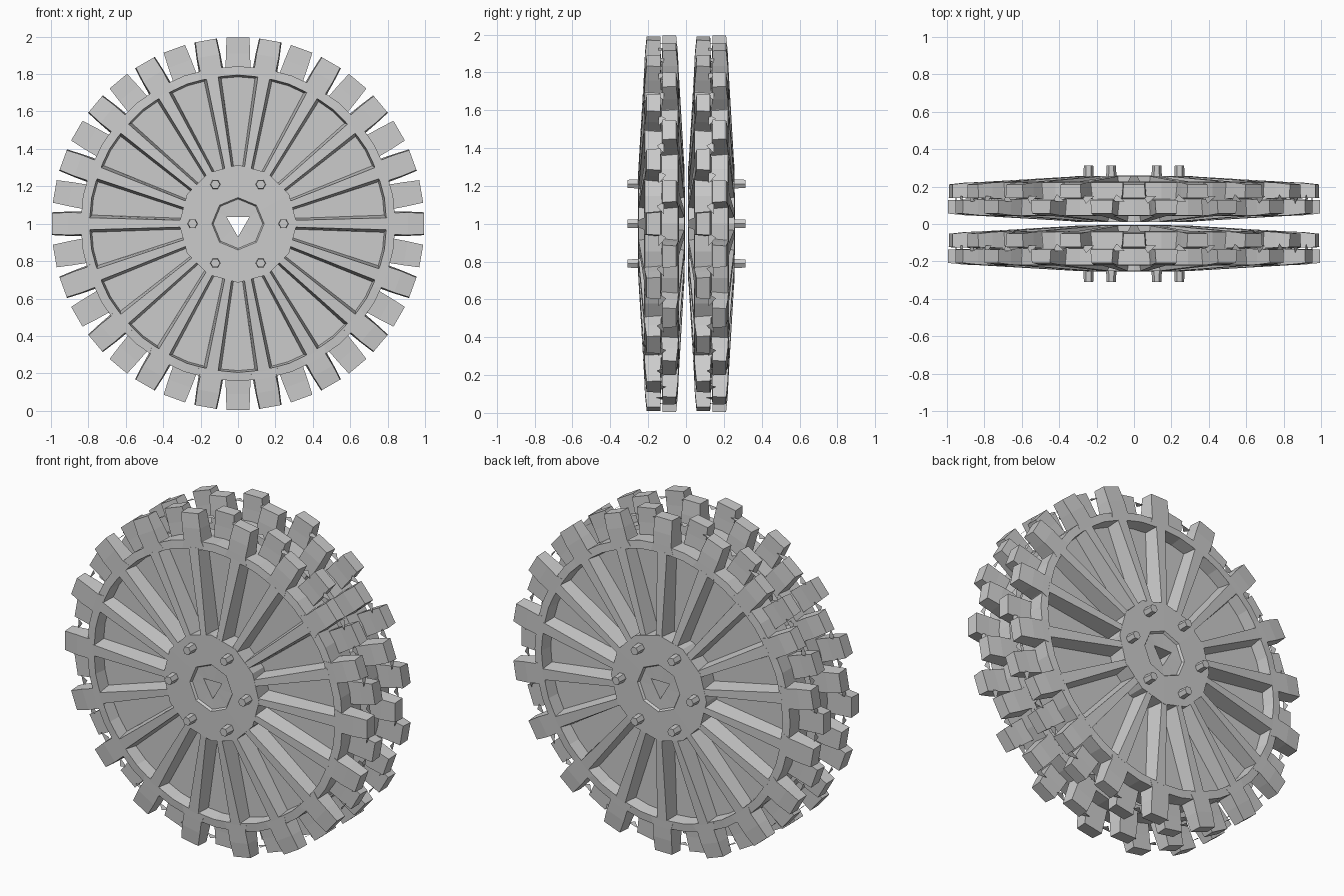
import bpy, bmesh
from math import sin, cos, pi, radians

if "Cube" in bpy.data.objects:
    bpy.data.objects.remove(bpy.data.objects["Cube"])

CZ = 1.0           # axle height
LUGS = 18          # lugs and spokes on each face


def finish(bm, name, fix=True):
    if fix:
        bmesh.ops.recalc_face_normals(bm, faces=bm.faces)
    mesh = bpy.data.meshes.new(name)
    bm.to_mesh(mesh)
    bm.free()
    ob = bpy.data.objects.new(name, mesh)
    bpy.context.collection.objects.link(ob)
    return ob


def polar(r, a, t, y):
    """Point at radius r, tangential offset t and depth y on a ray of angle a."""
    return (r * cos(a) - t * sin(a), y, CZ + r * sin(a) + t * cos(a))


def poly_radius(r, sides, a):
    """Radius of a regular polygon (first corner pointing down) at angle a."""
    step = 2 * pi / sides
    d = (a + pi / 2) % step - step / 2
    return r * cos(step / 2) / cos(d)


def lathe(name, profile, y0, n=24):
    """Closed ring; profile points are (radius, polygon sides, depth)."""
    bm = bmesh.new()
    loops = []
    for r, sides, y in profile:
        loop = []
        for i in range(n):
            a = -pi / 2 + 2 * pi * i / n
            loop.append(bm.verts.new(polar(poly_radius(r, sides, a), a, 0, y0 + y)))
        loops.append(loop)
    for k, lo in enumerate(loops):
        nx = loops[(k + 1) % len(loops)]
        for i in range(n):
            j = (i + 1) % n
            bm.faces.new((lo[i], lo[j], nx[j], nx[i]))
    return finish(bm, name)


def loft_radial(bm, a, side, y0, sections):
    """Bar along a ray; sections are (r, base half width, top half width, base y, top y)."""
    rings = []
    for r, wb, wt, yb, yt in sections:
        pts = ((-wb, yb), (wb, yb), (wt, yt), (-wt, yt))
        rings.append([bm.verts.new(polar(r, a, t, y0 + side * y)) for t, y in pts])
    for p, q in zip(rings, rings[1:]):
        for i in range(4):
            j = (i + 1) % 4
            bm.faces.new((p[i], p[j], q[j], q[i]))
    bm.faces.new(rings[0])
    bm.faces.new(rings[-1])


SPOKE = [(0.29, 0.030, 0.018, 0.01, 0.122), (0.80, 0.048, 0.032, 0.01, 0.092)]
LUG = [(0.79, 0.080, 0.075, 0.0, 0.092), (0.84, 0.066, 0.058, 0.0, 0.09),
       (0.91, 0.065, 0.060, 0.004, 0.087), (0.995, 0.061, 0.056, 0.006, 0.078)]


def build_wheel(label, y0, outer):
    # hub with an octagonal recess and triangular through hole
    half = [(0.07, 3, -0.108), (0.132, 8, -0.11), (0.14, 8, -0.124),
            (0.315, 12, -0.122)]
    lathe(label + "_hub", half + [(r, s, -y) for r, s, y in reversed(half)], y0)

    # thin web panel between the spokes
    lathe(label + "_web", [(0.29, 36, -0.018), (0.81, 36, -0.018),
                           (0.81, 36, 0.018), (0.29, 36, 0.018)], y0, 36)

    # rim band
    rim = [(0.785, 36, -0.02), (0.795, 36, -0.092), (0.842, 36, -0.088)]
    lathe(label + "_rim", rim + [(r, s, -y) for r, s, y in reversed(rim)], y0, 36)

    # spokes and tread lugs, staggered between the two faces
    for side, face in ((-1, "front"), (1, "back")):
        spokes, lugs = bmesh.new(), bmesh.new()
        for k in range(LUGS):
            a = radians(20 * k + (0 if side < 0 else 10))
            loft_radial(spokes, a, side, y0, SPOKE)
            loft_radial(lugs, a, side, y0, LUG)
        finish(spokes, f"{label}_{face}_spokes")
        finish(lugs, f"{label}_{face}_lugs")

    # small flat cleats linking neighbouring lugs
    bm = bmesh.new()
    for k in range(36):
        a = radians(10 * k + 5)
        d = 1 if k % 2 else -1
        bm.faces.new([bm.verts.new(polar(0.955, a, t, y0 + d * y))
                      for t, y in ((-0.035, -0.015), (0.035, -0.015), (0.01, 0.025))])
    finish(bm, label + "_cleats", False)

    # six hub bolts on the outward face
    bm = bmesh.new()
    for k in range(6):
        a = radians(60 * k)
        ends = []
        for y, rad in ((0.11, 0.028), (0.18, 0.025)):
            c = polar(0.243, a, 0, y0 + outer * y)
            ends.append([bm.verts.new((c[0] + rad * cos(i * pi / 3), c[1],
                                       c[2] + rad * sin(i * pi / 3))) for i in range(6)])
        for i in range(6):
            j = (i + 1) % 6
            bm.faces.new((ends[0][i], ends[0][j], ends[1][j], ends[1][i]))
        bm.faces.new(ends[0])
        bm.faces.new(ends[1])
    finish(bm, label + "_bolts")


build_wheel("front_wheel", -0.130, -1)
build_wheel("back_wheel", 0.134, 1)
